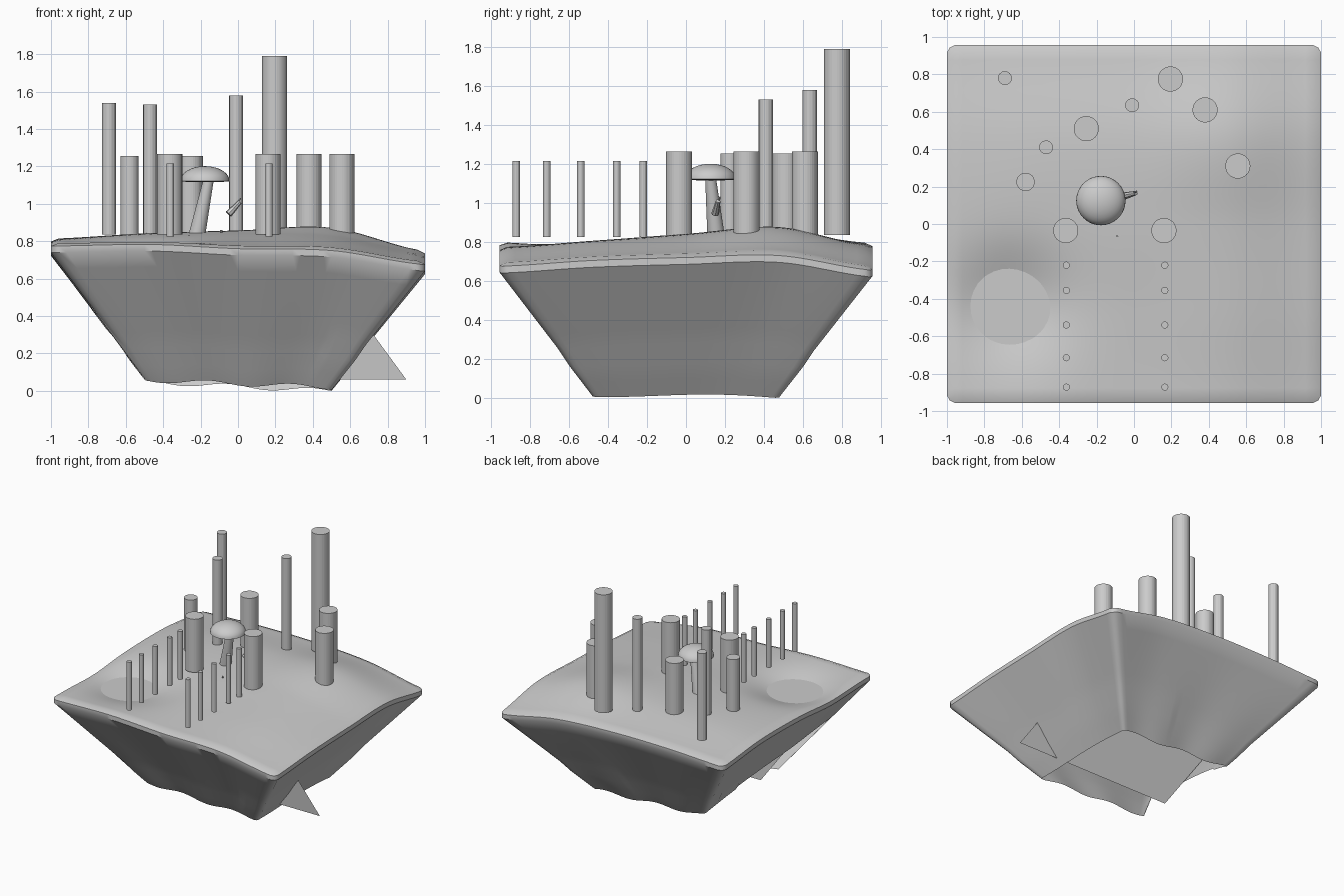
import bpy, bmesh, math
from mathutils import Vector

if "Cube" in bpy.data.objects:
    bpy.data.objects.remove(bpy.data.objects["Cube"])

# Coarse terrain heights, rows from front to back, columns from left to right
H = [[.79, .80, .775, .765, .69],
     [.80, .80, .80, .80, .72],
     [.81, .83, .84, .83, .735],
     [.81, .84, .855, .87, .745],
     [.77, .79, .79, .76, .67]]
N = 48
HALF_Y = 0.957


def finish(name, bm, smooth=None):
    me = bpy.data.meshes.new(name)
    bm.to_mesh(me)
    bm.free()
    ob = bpy.data.objects.new(name, me)
    bpy.context.collection.objects.link(ob)
    if smooth:
        bpy.ops.object.select_all(action='DESELECT')
        ob.select_set(True)
        bpy.context.view_layer.objects.active = ob
        bpy.ops.object.shade_smooth_by_angle(angle=math.radians(smooth))
    return ob


def spline(p, u):
    i = min(int(u), len(p) - 2)
    t = u - i
    a, b = p[max(i - 1, 0)], p[i]
    c, d = p[i + 1], p[min(i + 2, len(p) - 1)]
    return b + .5 * t * (c - a + t * (2*a - 5*b + 4*c - d + t * (3*(b - c) + d - a)))


def height(x, y):
    u, v = (x + 1) * 2, (y / HALF_Y + 1) * 2
    z = spline([spline(row, u) for row in H], v)
    r2 = (x + .66) ** 2 + (y + .42) ** 2
    return z - .10 * math.exp(-r2 / .08)


def bottom(x, y):
    s, t = x + .5, y + .5
    z = (1-t) * ((1-s) * .07 + s * .03) + t * ((1-s) * .06 + s * .01)
    return max(0, z + .012 * math.sin(14 * x + 5 * y))


# Floating island: terrain top and tapering walls, open underneath
bm = bmesh.new()
grid = []
for j in range(N + 1):
    row = []
    for i in range(N + 1):
        x, y = -1 + 2 * i / N, (-1 + 2 * j / N) * HALF_Y
        z = height(x, y)
        if i in (0, N) and j in (0, N):
            x, y = x * .985, y * .985
        if i in (0, N) or j in (0, N):
            z -= .015
        row.append(bm.verts.new((x, y, z)))
    grid.append(row)
for j in range(N):
    for i in range(N):
        bm.faces.new((grid[j][i], grid[j][i+1], grid[j+1][i+1], grid[j+1][i]))
rim = ([grid[0][i] for i in range(N)] + [grid[j][N] for j in range(N)] +
       [grid[N][i] for i in range(N, 0, -1)] + [grid[j][0] for j in range(N, 0, -1)])
K = 8
rings = [rim]
for k in range(K + 1):
    ring = []
    for n, v in enumerate(rim):
        x, y, z = v.co
        # the left wall is broken away along a slanting lower edge
        cut = .30 * (1 - y / HALF_Y) if n > 3 * N else 0
        t = 1 - (1 - cut) * k / K
        s = .5 + .5 * t
        zb = bottom(x * .5, y * .5)
        ring.append(bm.verts.new((x * s, y * s, zb + (z - .035 - zb) * t)))
    rings.append(ring)
for a, b in zip(rings, rings[1:]):
    for n in range(len(rim)):
        m = (n + 1) % len(rim)
        bm.faces.new((a[n], b[n], b[m], a[m]))
lowest = min(v.co.z for v in bm.verts)
for v in bm.verts:
    if v.co.z < .2:
        v.co.z -= lowest
bmesh.ops.recalc_face_normals(bm, faces=bm.faces)
finish("floating_island", bm, 35)

# Slanted sheet running through the island and out of both sides
bm = bmesh.new()
bm.faces.new([bm.verts.new(p) for p in ((-.5, -.24, .06), (.9, -.24, .06),
                                        (.46, -.28, .66), (-.94, -.28, .66))])
finish("inner_sheet", bm)

# Pond surface in the hollow
bm = bmesh.new()
bmesh.ops.create_circle(bm, cap_ends=True, segments=48, radius=.27)
bmesh.ops.translate(bm, verts=bm.verts, vec=(-.67, -.42, .745))
finish("pond", bm)


def rod(name, p, q, r1, r2, sides=32, smooth=None):
    p, q = Vector(p), Vector(q)
    bm = bmesh.new()
    bmesh.ops.create_cone(bm, cap_ends=True, segments=sides, radius1=r1, radius2=r2,
                          depth=(q - p).length)
    rot = Vector((0, 0, 1)).rotation_difference(q - p).to_matrix()
    for v in bm.verts:
        v.co = rot @ v.co + (p + q) / 2
    return finish(name, bm, smooth)


# Columns: x, y, radius, top
for x, y, r, top in ((-.365, -.035, .067, 1.265), (.16, -.035, .067, 1.265),
                     (-.255, .51, .067, 1.255), (.38, .61, .067, 1.265),
                     (.555, .31, .067, 1.265), (-.58, .225, .049, 1.255),
                     (.195, .775, .067, 1.79), (-.69, .78, .037, 1.54),
                     (-.47, .41, .037, 1.53), (-.01, .635, .037, 1.58)):
    rod("column", (x, y, .835), (x, y, top), r, r, 32 if r > .04 else 16)

# Two rows of thin posts
for x in (-.362, .165):
    for y in (-.872, -.715, -.54, -.355, -.22):
        rod("post", (x, y, .825), (x, y, 1.215), .019, .019, 12)

# Mushroom: leaning stem and domed cap
rod("mushroom_stem", (-.222, .155, .82), (-.155, .125, 1.14), .045, .027, 24, 40)
bm = bmesh.new()
bmesh.ops.create_uvsphere(bm, u_segments=32, v_segments=16, radius=.132)
for v in bm.verts:
    v.co.z = v.co.z * .6 if v.co.z > 0 else v.co.z * .05
bmesh.ops.translate(bm, verts=bm.verts, vec=(-.177, .125, 1.122))
finish("mushroom_cap", bm, 40)

# Small branch beside the mushroom, with a twig and a pebble
rod("branch", (-.05, .15, .945), (.01, .165, 1.01), .02, .012, 8)
rod("twig", (-.01, .165, 1.0), (.015, .175, 1.03), .006, .004, 6)
rod("pebble", (-.09, -.065, .845), (-.09, -.065, .86), .006, .006, 8)
